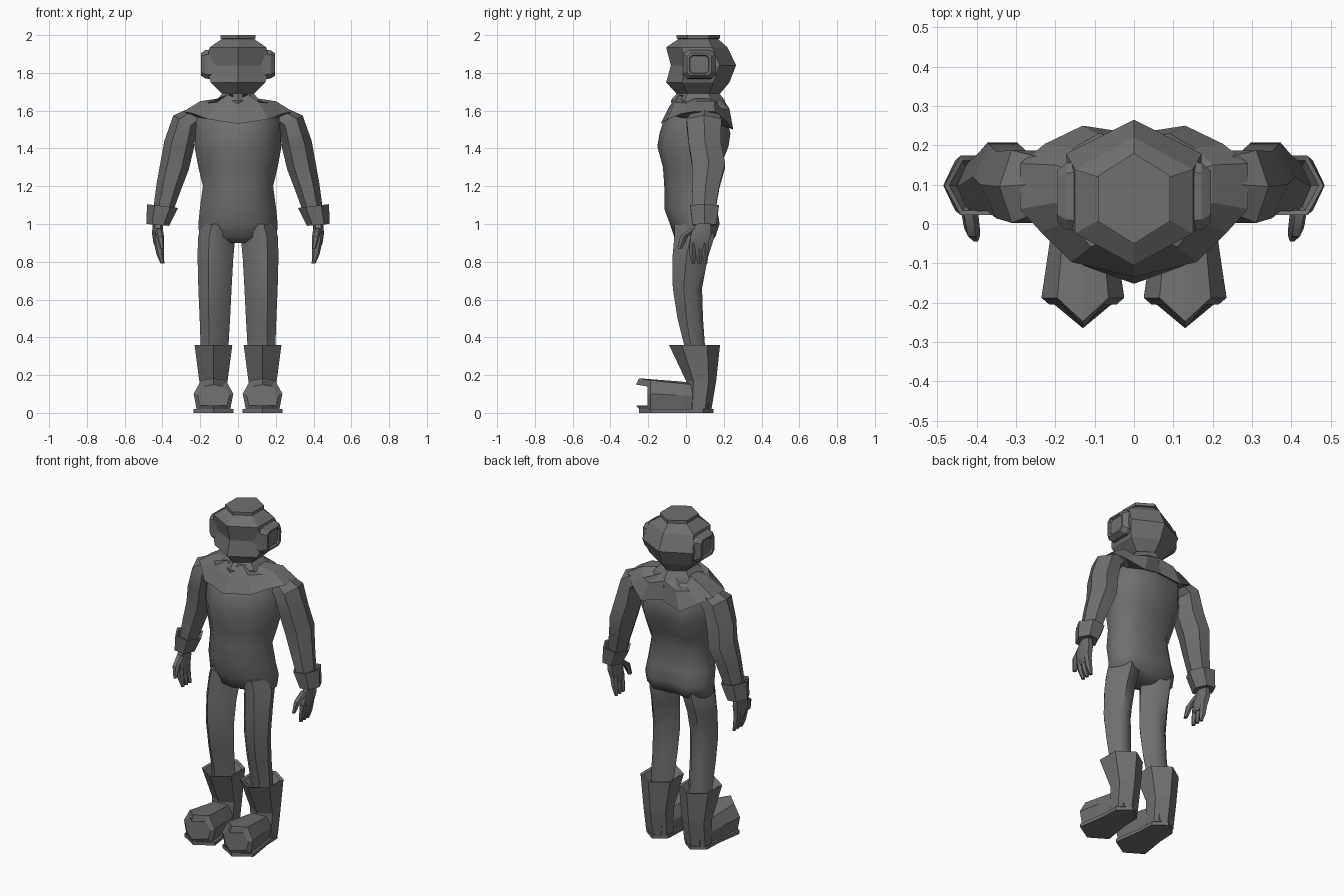
import bpy, bmesh, math
from mathutils import Vector

cube = bpy.data.objects.get("Cube")
if cube:
    bpy.data.objects.remove(cube, do_unlink=True)

grey = bpy.data.materials.new("dark_grey")
grey.use_nodes = True
tone = (0.16, 0.16, 0.16, 1)
grey.diffuse_color = tone
bsdf = grey.node_tree.nodes["Principled BSDF"]
bsdf.inputs["Base Color"].default_value = tone
bsdf.inputs["Roughness"].default_value = 0.8


def loft(name, rings, smooth=0, mirror=False, caps=True):
    """Skin a stack of rings; smooth is the shading angle in degrees."""
    bm = bmesh.new()
    loops = [[bm.verts.new(p) for p in ring] for ring in rings]
    n = len(loops[0])
    for a, b in zip(loops, loops[1:]):
        for i in range(n):
            j = (i + 1) % n
            bm.faces.new((a[i], a[j], b[j], b[i]))
    if caps:
        bm.faces.new(loops[0])
        bm.faces.new(loops[-1])
    bmesh.ops.recalc_face_normals(bm, faces=bm.faces)
    mesh = bpy.data.meshes.new(name)
    bm.to_mesh(mesh)
    bm.free()
    mesh.materials.append(grey)
    obj = bpy.data.objects.new(name, mesh)
    bpy.context.collection.objects.link(obj)
    if smooth:
        bpy.ops.object.select_all(action='DESELECT')
        obj.select_set(True)
        bpy.context.view_layer.objects.active = obj
        bpy.ops.object.shade_smooth_by_angle(angle=math.radians(smooth))
    if mirror:
        obj.modifiers.new("Mirror", 'MIRROR')
    return obj


def hexagon(z, x, half, front, back):
    """Hexagon with one point to the front and one to the back."""
    q = (back - front) / 4
    return [(x, front, z), (x + half, front + q, z), (x + half, back - q, z),
            (x, back, z), (x - half, back - q, z), (x - half, front + q, z)]


def body_ring(z, half, front, back):
    """Ten-sided trunk section with shoulder blades behind."""
    d = back - front
    side = [(0.55 * half, front + 0.12 * d), (half, front + 0.42 * d),
            (0.97 * half, front + 0.72 * d), (0.55 * half, back)]
    pts = [(0, front)] + side + [(0, back - 0.02)] + [(-x, y) for x, y in reversed(side)]
    return [(x, y, z) for x, y in pts]


# Helmet with pinched crown and sunken faceplate
loft("helmet", [hexagon(z, 0, w, f, b) for z, w, f, b in (
    (1.69, .085, -.05, .18), (1.75, .145, -.105, .23), (1.84, .172, -.08, .265),
    (1.935, .15, -.105, .22), (1.98, .085, -.04, .17),
    (1.982, .092, -.05, .18), (2.0, .092, -.05, .18))])


# Side ports on the helmet: clipped rectangles, recessed in the middle
def port_ring(x, hy, hz):
    return [(x, .07 + hy * a, 1.845 + hz * b) for a, b in (
        (-1, -.7), (-.7, -1), (.7, -1), (1, -.7), (1, .7), (.7, 1), (-.7, 1), (-1, .7))]


loft("helmet_port", [port_ring(*r) for r in (
    (.12, .09, .08), (.172, .085, .075), (.196, .065, .06),
    (.196, .052, .05), (.185, .048, .045))], mirror=True)

# Neck
loft("neck", [hexagon(z, 0, w, f, b) for z, w, f, b in (
    (1.60, .15, -.07, .22), (1.655, .115, -.08, .205), (1.70, .075, -.04, .17))])

# Suit trunk
loft("torso", [body_ring(*r) for r in (
    (.90, .08, .0, .10), (.93, .205, -.062, .155), (1.0, .21, -.085, .178),
    (1.08, .202, -.115, .165), (1.2, .186, -.115, .15), (1.3, .21, -.122, .18),
    (1.41, .23, -.152, .225), (1.48, .225, -.14, .235), (1.56, .22, -.115, .215),
    (1.63, .17, -.05, .18))], smooth=60)


# Draped collar, longer at the chest and back, with points at the shoulders
def collar_ring(half, front, back, zc, zs, zb):
    d = back - front
    side = [(.55 * half, front + .1 * d, zc + .025), (.82 * half, front + .3 * d, zs - .01),
            (half, front + .45 * d, zs), (half, front + .75 * d, zs),
            (.78 * half, back - .12 * d, zs - .04), (.45 * half, back, zb)]
    pts = [(0, front, zc)] + side + [(0, back - .02, zb + .03)]
    return pts + [(-x, y, z) for x, y, z in reversed(side)]


loft("collar", [collar_ring(*r) for r in (
    (.23, -.10, .20, 1.55, 1.57, 1.53), (.29, -.135, .25, 1.53, 1.595, 1.5),
    (.2, -.09, .23, 1.62, 1.65, 1.61), (.10, -.06, .17, 1.66, 1.665, 1.66))])


# Legs, with a flat inner facet
def leg_ring(z, inner, outer, front, back):
    mid, w = (front + back) / 2, outer - inner
    return [(inner, mid, z), (inner + .35 * w, front + .01, z), (inner + .7 * w, front, z),
            (outer, mid - .02, z), (outer - .02, mid + .04, z),
            (inner + .65 * w, back, z), (inner + .3 * w, back - .01, z)]


loft("leg", [leg_ring(*r) for r in (
    (.22, .055, .195, .0, .11), (.36, .05, .198, -.01, .10), (.5, .042, .203, -.045, .09),
    (.66, .034, .21, -.07, .085), (.82, .025, .214, -.072, .115),
    (.93, .015, .212, -.062, .15), (1.0, .01, .19, -.06, .14))], smooth=50, mirror=True)

# Boots: flared shaft, pointed foot and sole plate
loft("boot_shaft", [hexagon(z, .13, w, f, b) for z, w, f, b in (
    (.02, .07, .0, .135), (.17, .075, .0, .16), (.36, .1, -.09, .18),
    (.355, .085, -.07, .16), (.31, .06, -.02, .12))], mirror=True)


def foot_ring(y, tip, half, low, top):
    mid = (low + top) / 2
    prof = [(0, top, tip), (.62, top - .01, 0), (1, mid, 0), (.85, low, 0),
            (0, low, tip), (-.85, low, 0), (-1, mid, 0), (-.62, top - .01, 0)]
    return [(.13 + half * a, y - t, z) for a, z, t in prof]


loft("boot_foot", [foot_ring(*r) for r in (
    (-.205, .06, .085, .04, .15), (-.188, .06, .105, .02, .183),
    (-.05, .0, .085, .02, .168), (.03, .0, .072, .02, .16),
    (.12, -.015, .05, .02, .15))], mirror=True)

sole = [(0, -.25), (.105, -.185), (.08, -.02), (.075, .09), (.0, .145),
        (-.075, .09), (-.08, -.02), (-.105, -.185)]
loft("boot_sole", [[(.13 + x, y, z) for x, y in sole] for z in (0, .02)], mirror=True)


# Arms, bent a little at the elbow
def limb_ring(x, y, z, hx, hy, tilt=0):
    """Six-sided section across a hanging limb, tipped towards the body."""
    pts = [(math.cos(a), math.sin(a)) for a in (math.radians(60 * i) for i in range(6))]
    return [(x + hx * c, y + hy * 1.12 * s, z + tilt * c) for c, s in pts]


loft("arm", [limb_ring(*r) for r in (
    (.225, .10, 1.575, .05, .075, .03), (.28, .095, 1.54, .062, .095, .035),
    (.312, .10, 1.42, .078, .088, .02), (.335, .12, 1.31, .075, .09, .02),
    (.365, .105, 1.2, .066, .075, .012), (.4, .095, 1.06, .05, .06, .01))],
    smooth=35, mirror=True)

# Flared cuff, open at the top
loft("cuff", [limb_ring(*r) for r in (
    (.405, .098, 1.06, .045, .05, .01), (.4, .098, 1.09, .07, .066, .012),
    (.4, .098, 1.095, .082, .078, .01), (.425, .098, .995, .06, .065, .005),
    (.425, .098, 1.0, .045, .05, .005))], mirror=True)

# Hand with thumb and fingers
loft("palm", [limb_ring(*r) for r in (
    (.425, .095, 1.02, .025, .035), (.425, .08, .95, .03, .055),
    (.42, .07, .9, .028, .05), (.413, .07, .865, .022, .045))], smooth=40, mirror=True)
for i in range(3):
    y = .035 + .033 * i
    loft(f"finger_{i + 1}", [limb_ring(*r) for r in (
        (.42, y, .9, .025, .018), (.412, y, .84, .02, .017),
        (.4, y + .003, .79, .01, .01))], smooth=40, mirror=True)
loft("thumb", [limb_ring(*r) for r in (
    (.42, .045, .975, .022, .025), (.412, -.01, .935, .02, .022),
    (.402, -.032, .87, .01, .013))], smooth=40, mirror=True)
